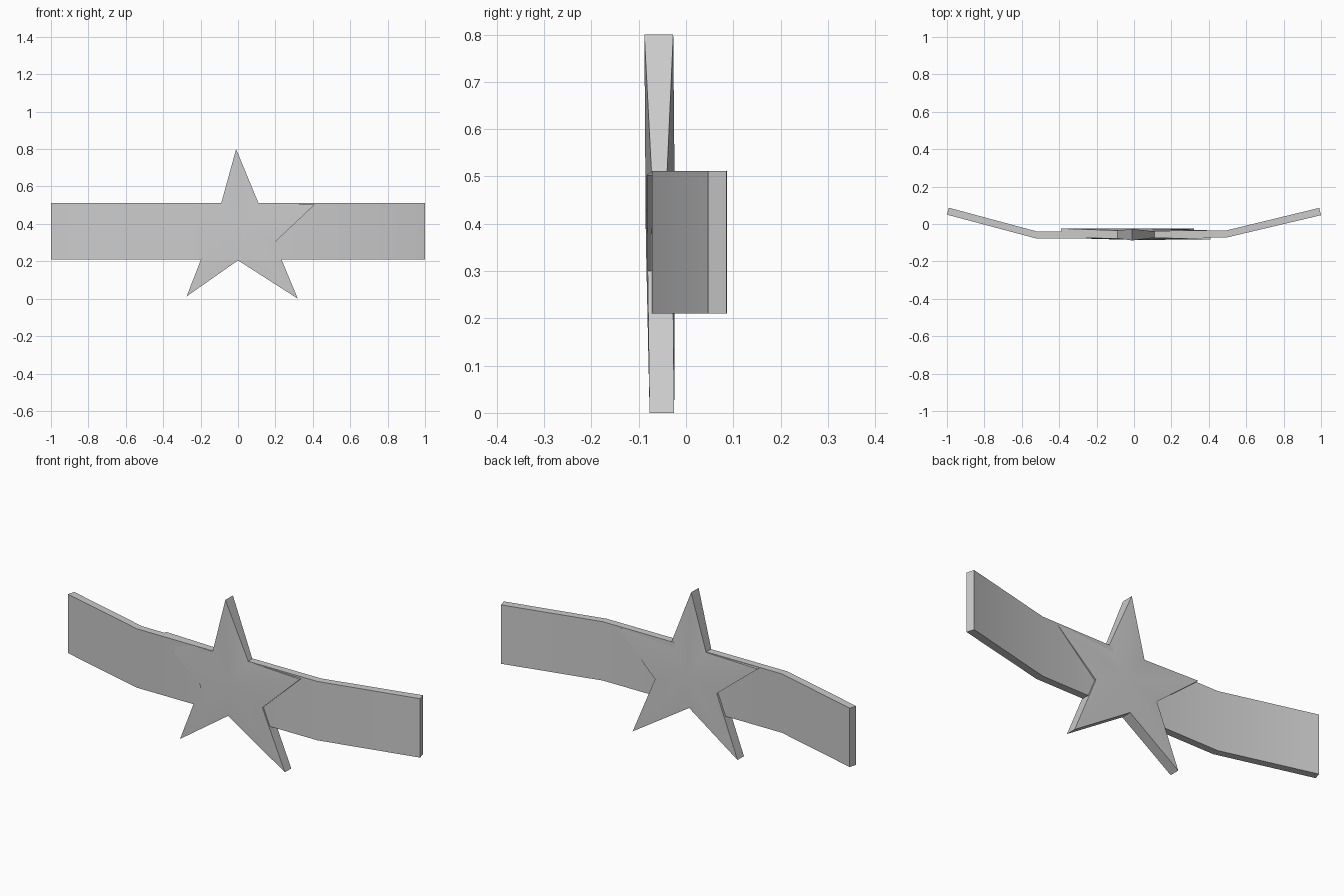
import bpy
import bmesh

cube = bpy.data.objects.get("Cube")
if cube:
    bpy.data.objects.remove(cube, do_unlink=True)

grey = bpy.data.materials.new("plain grey")
grey.use_nodes = True
colour = (0.6, 0.6, 0.6, 1)
grey.diffuse_color = colour
grey.node_tree.nodes["Principled BSDF"].inputs["Base Color"].default_value = colour


def finish(name, bm):
    bmesh.ops.recalc_face_normals(bm, faces=bm.faces)
    mesh = bpy.data.meshes.new(name)
    bm.to_mesh(mesh)
    bm.free()
    mesh.materials.append(grey)
    obj = bpy.data.objects.new(name, mesh)
    bpy.context.collection.objects.link(obj)
    bpy.ops.object.select_all(action='DESELECT')
    obj.select_set(True)
    bpy.context.view_layer.objects.active = obj
    bpy.ops.object.shade_smooth_by_angle(angle=0.52)


# Bent band: a folded strip profile seen from above, extruded upward
front = [(-1, 0.05), (-0.52, -0.078), (0.5, -0.071), (1, 0.047)]
back = [(0.99, 0.086), (0.495, -0.034), (-0.515, -0.041), (-0.99, 0.087)]
bm = bmesh.new()
low = [bm.verts.new((x, y, 0.21)) for x, y in front + back]
high = [bm.verts.new((x, y, 0.512)) for x, y in front + back]
n = len(low)
for i in range(n):
    j = (i + 1) % n
    bm.faces.new((low[i], low[j], high[j], high[i]))
for i in range(3):
    for ring in (low, high):
        bm.faces.new((ring[i], ring[i + 1], ring[n - 2 - i], ring[n - 1 - i]))
finish("bent_band", bm)

# Star: outline points as x, z, front y, back y, fanned around a raised centre
outline = [
    (-0.01, 0.8, -0.088, -0.027), (0.11, 0.51, -0.073, -0.04),
    (0.41, 0.503, -0.083, -0.034), (0.195, 0.3, -0.081, -0.028),
    (0.32, 0.005, -0.077, -0.025), (0, 0.205, -0.08, -0.026),
    (-0.275, 0.012, -0.077, -0.025), (-0.155, 0.32, -0.081, -0.028),
    (-0.39, 0.51, -0.074, -0.024), (-0.09, 0.51, -0.077, -0.035),
]
outline[4] = (0.32, 0, -0.077, -0.025)
bm = bmesh.new()
front_ring = [bm.verts.new((x, f, z)) for x, z, f, b in outline]
back_ring = [bm.verts.new((x, b, z)) for x, z, f, b in outline]
front_hub = bm.verts.new((0.01, -0.085, 0.37))
back_hub = bm.verts.new((0.01, -0.023, 0.37))
for i in range(len(outline)):
    j = (i + 1) % len(outline)
    bm.faces.new((front_ring[i], front_ring[j], front_hub))
    bm.faces.new((back_ring[j], back_ring[i], back_hub))
    bm.faces.new((front_ring[j], front_ring[i], back_ring[i], back_ring[j]))
finish("star", bm)
